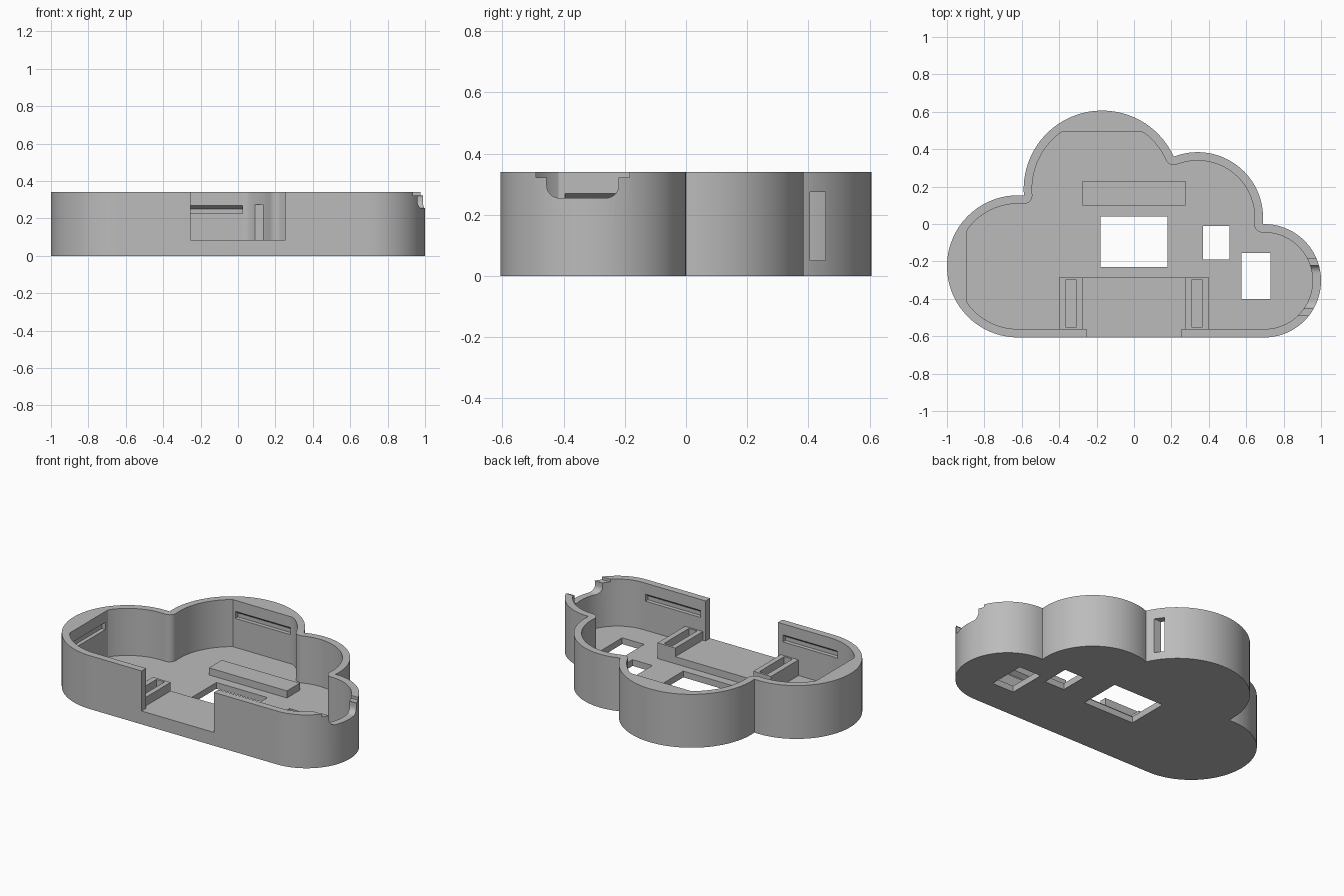
import bpy, bmesh, math
from mathutils import Vector

if "Cube" in bpy.data.objects:
    bpy.data.objects.remove(bpy.data.objects["Cube"])

gray = bpy.data.materials.new("light_gray")
gray.diffuse_color = (0.5, 0.5, 0.5, 1)
gray.use_nodes = True
gray.node_tree.nodes["Principled BSDF"].inputs["Base Color"].default_value = gray.diffuse_color

H, FLOOR, DECK, WALL = 0.34, 0.04, 0.085, 0.045
# lobes of the cloud, clockwise from the left: centre x, centre y, radius
LOBES = [(-0.62, -0.2265, 0.38), (-0.17, 0.1865, 0.42),
         (0.34, 0.034, 0.35), (0.697, -0.3035, 0.303)]


def prism(name, points, vec):
    """Planar polygon extruded along vec."""
    bm = bmesh.new()
    face = bm.faces.new([bm.verts.new(p) for p in points])
    geo = bmesh.ops.extrude_face_region(bm, geom=[face])["geom"]
    bmesh.ops.translate(bm, vec=vec, verts=[v for v in geo if isinstance(v, bmesh.types.BMVert)])
    bmesh.ops.recalc_face_normals(bm, faces=bm.faces)
    me = bpy.data.meshes.new(name)
    bm.to_mesh(me)
    bm.free()
    me.materials.append(gray)
    ob = bpy.data.objects.new(name, me)
    bpy.context.collection.objects.link(ob)
    return ob


def box(name, x0, x1, y0, y1, z0, z1):
    return prism(name, [(x0, y0, z0), (x1, y0, z0), (x1, y1, z0), (x0, y1, z0)], (0, 0, z1 - z0))


def cut(ob, cutter):
    bpy.context.view_layer.objects.active = ob
    mod = ob.modifiers.new("cut", 'BOOLEAN')
    mod.operation, mod.solver, mod.object = 'DIFFERENCE', 'EXACT', cutter
    bpy.ops.object.modifier_apply(modifier=mod.name)
    bpy.data.objects.remove(cutter)


def valley(a, b):
    """Outer crossing point of two neighbouring lobes."""
    p, q = Vector(a[:2]), Vector(b[:2])
    d = (q - p).length
    u = (q - p) / d
    k = (a[2] ** 2 - b[2] ** 2 + d * d) / (2 * d)
    return p + u * k + Vector((-u.y, u.x)) * math.sqrt(a[2] ** 2 - k * k)


def cloud(inset, n=40):
    """Cloud outline moved inwards, with rounded valleys when inset."""
    cross = [valley(a, b) for a, b in zip(LOBES, LOBES[1:])]
    pts = []
    for i, (cx, cy, r) in enumerate(LOBES):
        def ang(p):
            return math.atan2(p.y - cy, p.x - cx)
        start = ang(cross[i - 1]) if i else -math.pi / 2
        end = ang(cross[i]) if i < 3 else -math.pi / 2
        while end >= start:
            end -= 2 * math.pi
        for k in range(n + 1):
            if k == n and i < 3 and not inset:
                continue
            t = start + (end - start) * k / n
            pts.append((cx + (r - inset) * math.cos(t), cy + (r - inset) * math.sin(t)))
        if i < 3 and inset:
            v, c2 = cross[i], LOBES[i + 1]
            t0 = math.atan2(cy - v.y, cx - v.x)
            t1 = math.atan2(c2[1] - v.y, c2[0] - v.x)
            dt = (t1 - t0 + math.pi) % (2 * math.pi) - math.pi
            for k in range(1, 8):
                t = t0 + dt * k / 8
                pts.append((v.x + inset * math.cos(t), v.y + inset * math.sin(t)))
    return pts


# Cloud tray with hollow inside; the left and back inner walls are flat
tray = prism("cloud_tray", [(x, y, 0) for x, y in cloud(0)], (0, 0, H))
inner = [(max(x, -0.893), min(y, 0.495), FLOOR) for x, y in cloud(WALL)]
cut(tray, prism("cavity", inner, (0, 0, 0.5)))

# Front opening
cut(tray, box("front_opening", -0.255, 0.255, -0.7, -0.5, DECK, 0.5))

# Floor windows
for x0, x1, y0, y1 in [(-0.18, 0.18, -0.23, 0.04), (0.37, 0.51, -0.19, -0.01),
                       (0.575, 0.73, -0.40, -0.155)]:
    cut(tray, box("window", x0, x1, y0, y1, -0.1, 0.1))

# Upright slot through the back right wall
cut(tray, box("wall_slot", 0.03, 0.3, 0.405, 0.455, 0.05, 0.275))

# Rounded port and shallow ledge in the right wall
port = []
for cy, a0 in ((-0.261, 0), (-0.414, 90)):
    for k in range(9):
        t = math.radians(-a0 - 90 * k / 8)
        port.append((0.85, cy + 0.041 * math.cos(t), 0.296 + 0.041 * math.sin(t)))
port += [(0.85, -0.455, 0.32), (0.85, -0.44, 0.33), (0.85, -0.44, 0.4),
         (0.85, -0.23, 0.4), (0.85, -0.23, 0.33), (0.85, -0.22, 0.32)]
cut(tray, prism("port", port, (0.3, 0, 0)))
cut(tray, box("port_ledge", 0.85, 1.1, -0.49, -0.185, 0.322, 0.5))


# Snap grooves with a sloped top on the straight inner walls
def groove(a, b, out):
    a, b, out = Vector((*a, 0)), Vector((*b, 0)), Vector((*out, 0))
    prof = [(-0.01, 0.225), (0.025, 0.225), (0.025, 0.25), (0, 0.27), (-0.01, 0.27)]
    cut(tray, prism("groove", [a + out * d + Vector((0, 0, z)) for d, z in prof], b - a))


front_y = -0.6065 + WALL
groove((-0.365, 0.495), (0.025, 0.495), (0, 1))
groove((-0.893, -0.395), (-0.893, -0.06), (-1, 0))
for s in (-1, 1):
    groove((s * 0.29, front_y), (s * 0.68, front_y), (0, -1))

# Raised deck, slotted holders and rear bar
box("front_deck", -0.40, 0.40, front_y, -0.285, FLOOR, DECK)
for s, side in ((-1, "left"), (1, "right")):
    x0, x1 = sorted((s * 0.275, s * 0.40))
    holder = box(side + "_holder", x0, x1, front_y, -0.285, DECK, 0.14)
    x0, x1 = sorted((s * 0.307, s * 0.365))
    cut(holder, box("holder_slot", x0, x1, -0.55, -0.30, 0.05, 0.2))
box("rear_bar", -0.275, 0.275, 0.10, 0.23, FLOOR, DECK)

# Smooth the rounded walls, keep edges sharp
bpy.ops.object.select_all(action='DESELECT')
tray.select_set(True)
bpy.context.view_layer.objects.active = tray
bpy.ops.object.shade_smooth_by_angle(angle=math.radians(30))
